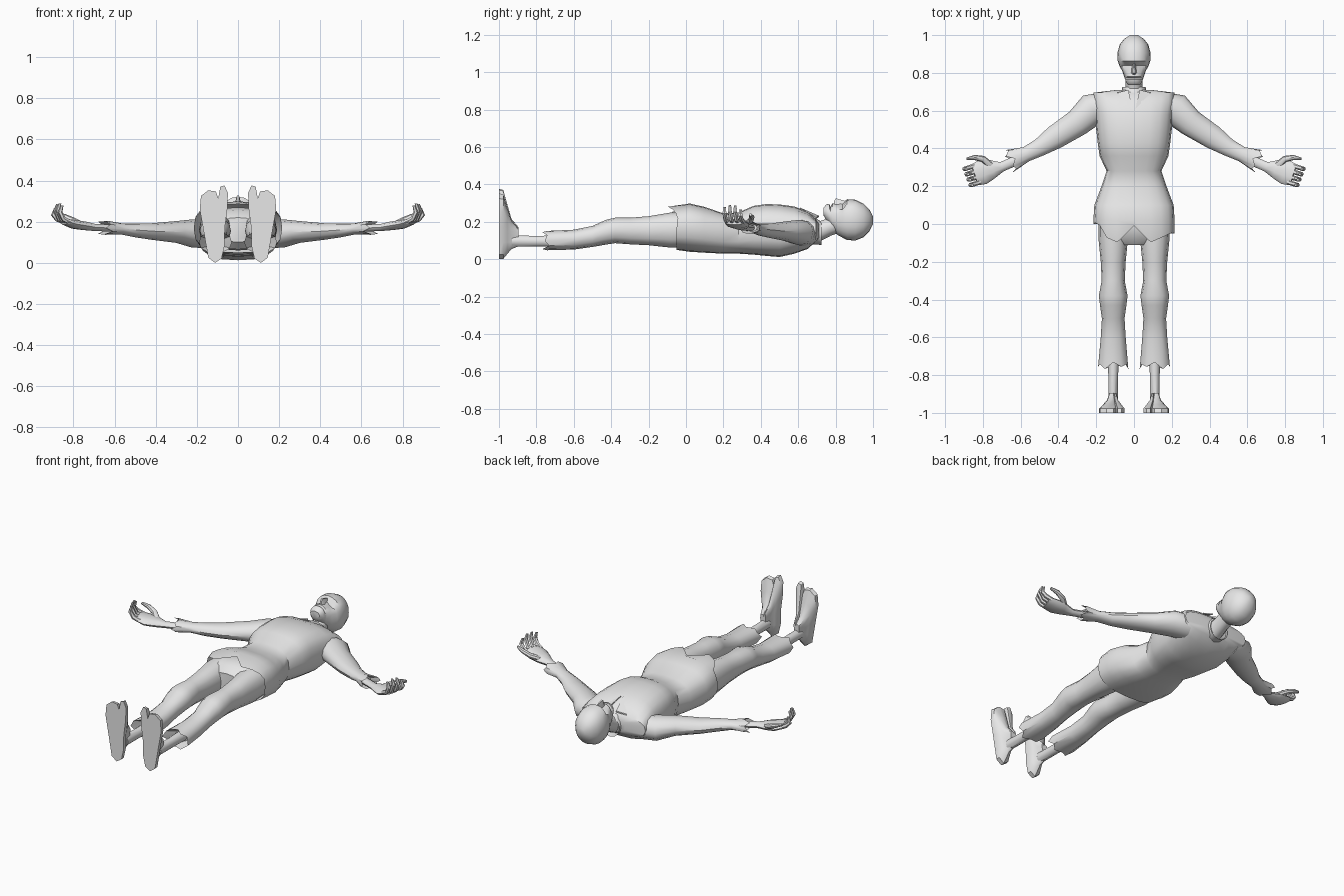
import bpy, bmesh, math
from mathutils import Vector

grey = bpy.data.materials.new("plain_grey")
grey.diffuse_color = (0.8, 0.8, 0.8, 1)


def finish(name, bm, angle=40):
    bmesh.ops.recalc_face_normals(bm, faces=bm.faces[:])
    me = bpy.data.meshes.new(name)
    bm.to_mesh(me)
    bm.free()
    me.materials.append(grey)
    ob = bpy.data.objects.new(name, me)
    bpy.context.collection.objects.link(ob)
    bpy.ops.object.select_all(action='DESELECT')
    ob.select_set(True)
    bpy.context.view_layer.objects.active = ob
    bpy.ops.object.shade_smooth_by_angle(angle=math.radians(angle))
    return ob


def loft(name, rings, side=1, caps=(True, True), angle=40):
    """Skin a list of point rings; side=-1 mirrors across x."""
    bm = bmesh.new()
    vs = [[bm.verts.new((p[0] * side, p[1], p[2])) for p in r] for r in rings]
    n = len(vs[0])
    for a, b in zip(vs, vs[1:]):
        for i in range(n):
            j = (i + 1) % n
            bm.faces.new((a[i], a[j], b[j], b[i]))
    if caps[0]:
        bm.faces.new(vs[0])
    if caps[1]:
        bm.faces.new(vs[-1])
    return finish(name, bm, angle)


def sections(pts, n=10, power=1.0, axis=None):
    """Rings from (x, y, z, half width, half height) stations."""
    out, t = [], None
    for k, p in enumerate(pts):
        if axis:
            t = Vector(axis)
        elif k < len(pts) - 1 or t is None:
            a, b = pts[max(k - 1, 0)], pts[min(k + 1, len(pts) - 1)]
            t = (Vector(b[:3]) - Vector(a[:3])).normalized()
        u = t.cross(Vector((0, 0, 1))).normalized()
        v = u.cross(t)
        ring = []
        for i in range(n):
            c, s = math.cos(math.tau * i / n), math.sin(math.tau * i / n)
            c = math.copysign(abs(c) ** power, c)
            s = math.copysign(abs(s) ** power, s)
            ring.append(Vector(p[:3]) + u * c * p[3] + v * s * p[4])
        out.append(ring)
    return out


def spans(rows, cx=0):
    """(y, half width, z low, z high) rows to stations."""
    return [(cx, y, (lo + hi) / 2, w, (hi - lo) / 2) for y, w, lo, hi in rows]


def ragged(ring, direction, amount):
    for i, p in enumerate(ring):
        p += Vector(direction) * amount * (1, -0.4, 0.3, -1)[i % 4]


# shirt body with an uneven hem and a split at the front
rows = [(-0.05, 0.215, 0.05, 0.285), (0.02, 0.215, 0.04, 0.298), (0.1, 0.21, 0.035, 0.28),
        (0.2, 0.172, 0.03, 0.245), (0.28, 0.145, 0.03, 0.25), (0.36, 0.182, 0.025, 0.285),
        (0.43, 0.192, 0.018, 0.295), (0.5, 0.2, 0.012, 0.293), (0.58, 0.205, 0.03, 0.282),
        (0.65, 0.215, 0.055, 0.255), (0.695, 0.215, 0.095, 0.215), (0.71, 0.09, 0.11, 0.19)]
shirt = sections(spans(rows), 20, 0.75, (0, 1, 0))
for p in shirt[0]:
    if p.z > 0.17:
        p.y = -0.01 if abs(p.x) < 0.02 else -0.11 + 0.45 * max(abs(p.x) - 0.06, 0)
    if p.x < -0.15:
        p.y += 0.05
loft("shirt", shirt, caps=(False, True))

# collar: neck band and two lapels
loft("collar", sections(spans([(0.66, 0.085, 0.08, 0.22), (0.70, 0.065, 0.08, 0.215),
                               (0.725, 0.062, 0.075, 0.2)]), 12, 1, (0, 1, 0)), caps=(True, False))
for s, label in ((1, "right"), (-1, "left")):
    tri = [(0.03, 0.71, 0.225), (0.09, 0.695, 0.215), (0.008, 0.61, 0.268)]
    loft(label + "_lapel", [tri, [(x, y, z + 0.008) for x, y, z in tri]], s)

# trouser seat
loft("trouser_seat", sections(spans([(0.12, 0.17, 0.06, 0.25), (0.0, 0.175, 0.065, 0.27),
                                     (-0.07, 0.16, 0.065, 0.255), (-0.11, 0.09, 0.1, 0.22)]),
                              16, 0.8, (0, 1, 0)))

# neck
loft("neck", sections([(0, 0.64, 0.14, 0.055, 0.06), (0, 0.70, 0.145, 0.046, 0.052),
                       (0, 0.76, 0.17, 0.044, 0.046), (0, 0.84, 0.2, 0.05, 0.05)], 12))

# head: jaw, mouth, cheeks, eye line, brow, skull
rows = [(0.735, 0.03, 0.235, 0.275), (0.75, 0.042, 0.21, 0.293), (0.766, 0.048, 0.19, 0.296),
        (0.773, 0.05, 0.18, 0.279), (0.782, 0.053, 0.16, 0.298), (0.81, 0.062, 0.13, 0.294),
        (0.838, 0.078, 0.115, 0.303), (0.862, 0.086, 0.103, 0.321), (0.905, 0.088, 0.1, 0.318),
        (0.95, 0.076, 0.118, 0.297), (0.98, 0.052, 0.15, 0.267), (1.0, 0.02, 0.19, 0.228)]
head = sections(spans(rows), 20, 0.9, (0, 1, 0))
for p in head[6]:                       # eye sockets
    if p.z > 0.24 and 0.012 < abs(p.x) < 0.06:
        p.z -= 0.022
loft("head", head)
loft("nose", [[(-0.006, 0.85, 0.3), (0.006, 0.85, 0.3), (0.003, 0.85, 0.312), (-0.003, 0.85, 0.312)],
              [(-0.017, 0.803, 0.285), (0.017, 0.803, 0.285), (0.005, 0.8, 0.326), (-0.005, 0.8, 0.326)],
              [(-0.01, 0.79, 0.285), (0.01, 0.79, 0.285), (0.004, 0.792, 0.31), (-0.004, 0.792, 0.31)]])

for s, label in ((1, "right"), (-1, "left")):
    # sleeve with a ragged, hollow cuff
    arm = sections([(0.15, 0.625, 0.14, 0.075, 0.07), (0.225, 0.605, 0.143, 0.087, 0.068),
                    (0.30, 0.535, 0.15, 0.072, 0.053), (0.42, 0.458, 0.152, 0.063, 0.04),
                    (0.50, 0.405, 0.158, 0.047, 0.034), (0.57, 0.37, 0.165, 0.04, 0.027),
                    (0.65, 0.337, 0.17, 0.062, 0.034), (0.61, 0.352, 0.168, 0.03, 0.02)], 12)
    ragged(arm[6], (0.9, -0.4, 0), 0.02)
    loft(label + "_sleeve", arm, s)

    # wrist and palm
    loft(label + "_hand", sections([(0.58, 0.355, 0.167, 0.026, 0.018), (0.70, 0.303, 0.172, 0.026, 0.018),
                                    (0.75, 0.29, 0.18, 0.05, 0.022), (0.80, 0.275, 0.187, 0.066, 0.022),
                                    (0.845, 0.26, 0.2, 0.058, 0.016)], 10), s)

    # curled fingers spread across the palm
    for k in range(4):
        t = -0.047 + 0.031 * k
        x, y = 0.83 + 0.35 * t, 0.265 + 0.92 * t
        r = 0.0125
        h = (0.0, 0.01, 0.008, -0.012)[k]
        loft(f"{label}_finger_{k + 1}", sections(
            [(x, y, 0.197, r, r), (x + 0.033, y - 0.01, 0.212, r, r),
             (x + 0.052, y - 0.016, 0.245 + h, r, r * 0.9),
             (x + 0.042, y - 0.016, 0.278 + h, r * 0.6, r * 0.6)], 6), s)
    loft(label + "_thumb", sections([(0.76, 0.31, 0.185, 0.02, 0.016), (0.80, 0.345, 0.205, 0.017, 0.015),
                                     (0.845, 0.352, 0.225, 0.014, 0.013),
                                     (0.885, 0.345, 0.238, 0.007, 0.008)], 8), s)

    # trouser leg with a ragged, hollow hem
    rows = [(0.05, 0.08, 0.07, 0.25), (-0.08, 0.078, 0.062, 0.25), (-0.2, 0.066, 0.075, 0.23),
            (-0.3, 0.061, 0.08, 0.222), (-0.38, 0.076, 0.086, 0.222), (-0.43, 0.07, 0.078, 0.21),
            (-0.5, 0.06, 0.066, 0.178), (-0.6, 0.066, 0.052, 0.158), (-0.75, 0.08, 0.048, 0.152),
            (-0.69, 0.04, 0.065, 0.13)]
    leg = sections(spans(rows, 0.11), 12, 0.9, (0, -1, 0))
    ragged(leg[8], (0, -1, 0), 0.018)
    loft(label + "_trouser_leg", leg, s)

    # shin
    loft(label + "_shin", sections(spans([(-0.66, 0.032, 0.065, 0.13), (-0.8, 0.026, 0.066, 0.126),
                                          (-0.93, 0.026, 0.066, 0.13)], 0.11), 10, 1, (0, -1, 0)), s)

    # foot: sole outline with a split big toe, drawn in towards the ankle
    sole = [(0.112, 0.0), (0.145, 0.025), (0.156, 0.09), (0.17, 0.17), (0.186, 0.26),
            (0.18, 0.325), (0.145, 0.352), (0.108, 0.347), (0.096, 0.315), (0.086, 0.37),
            (0.066, 0.376), (0.049, 0.34), (0.052, 0.26), (0.064, 0.17), (0.066, 0.08), (0.08, 0.02)]
    foot = [[(0.11 + (x - 0.11) * k, y, 0.095 + (z - 0.095) * k) for x, z in sole]
            for y, k in ((-1, 1), (-0.977, 0.98), (-0.955, 0.7), (-0.933, 0.43), (-0.895, 0.27))]
    loft(label + "_foot", foot, s)
